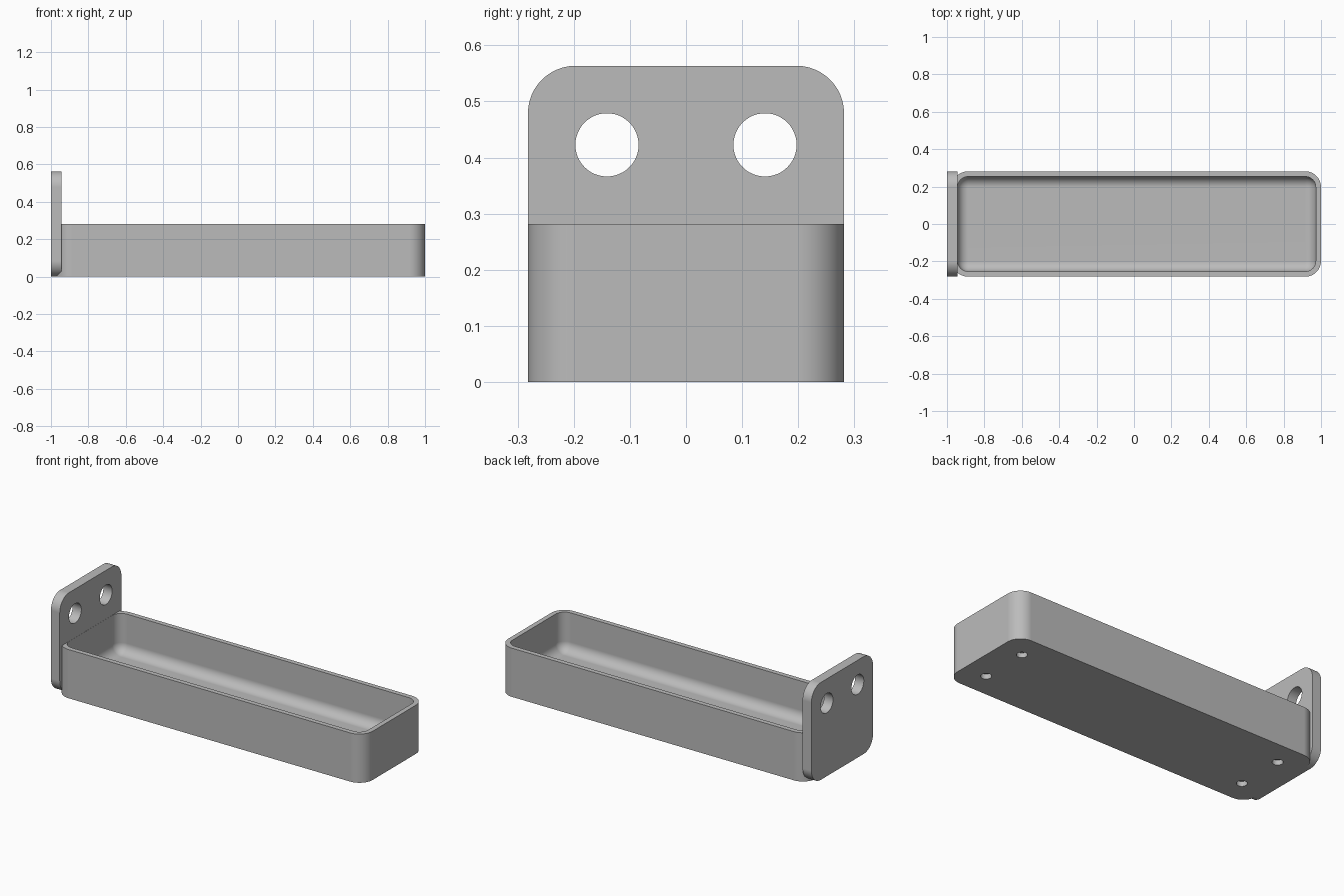
import bpy
import bmesh
from math import radians
from mathutils import Matrix, Vector

default = bpy.data.objects.get("Cube")
if default:
    bpy.data.objects.remove(default, do_unlink=True)

U = 2 / 71  # design unit: the part is 71 units long
SCENE = bpy.context.scene.collection

grey = bpy.data.materials.new("mid grey")
grey.use_nodes = True
COLOUR = (0.5, 0.5, 0.5, 1)
grey.diffuse_color = COLOUR
grey.node_tree.nodes["Principled BSDF"].inputs["Base Color"].default_value = COLOUR


def add_object(name, bm):
    mesh = bpy.data.meshes.new(name)
    bm.to_mesh(mesh)
    bm.free()
    mesh.materials.append(grey)
    obj = bpy.data.objects.new(name, mesh)
    SCENE.objects.link(obj)
    return obj


def rounded_box(name, low, high, radius, axis, round_bottom=False):
    """Box with the edges along one axis rounded, optionally the bottom too."""
    low, high = Vector(low) * U, Vector(high) * U
    bm = bmesh.new()
    bmesh.ops.create_cube(bm, size=1)
    bmesh.ops.scale(bm, vec=high - low, verts=bm.verts)
    bmesh.ops.translate(bm, vec=(low + high) / 2, verts=bm.verts)

    def picked(edge):
        a, b = (v.co for v in edge.verts)
        along = abs((b - a).normalized()[axis]) > 0.9
        bottom = max(a.z, b.z) < low.z + 0.001
        return along or (round_bottom and bottom)

    bmesh.ops.bevel(bm, geom=[e for e in bm.edges if picked(e)], offset=radius * U,
                    segments=12, profile=0.5, affect='EDGES')
    return add_object(name, bm)


def cylinder(name, centre, radius, depth, axis):
    bm = bmesh.new()
    turn = Matrix.Rotation(radians(90), 4, 'Y') if axis == 0 else Matrix()
    bmesh.ops.create_cone(bm, cap_ends=True, segments=48, radius1=radius * U,
                          radius2=radius * U, depth=depth * U,
                          matrix=Matrix.Translation(Vector(centre) * U) @ turn)
    return add_object(name, bm)


# Tray block and upright mounting plate
tray = rounded_box("tray_with_mounting_plate", (-34.5, -10, 0), (35.5, 10, 10), 3, axis=2)
plate = rounded_box("mounting_plate", (-35.5, -10, 0), (-33.5, 10, 20), 3, axis=0)

# Cavity with filleted floor
cutters = [rounded_box("cavity_cutter", (-33.47, -9, 2), (34.5, 9, 24), 2,
                       axis=2, round_bottom=True)]

# Screw holes through the plate and blind holes under the tray
for y in (-5, 5):
    cutters.append(cylinder("screw_hole_cutter", (-34.5, y, 15), 2, 6, axis=0))
    for x in (-29.5, 30.5):
        cutters.append(cylinder("foot_hole_cutter", (x, y, 0), 1, 2, axis=2))

for tool in [plate] + cutters:
    mod = tray.modifiers.new(tool.name, 'BOOLEAN')
    mod.operation = 'UNION' if tool is plate else 'DIFFERENCE'
    mod.solver = 'EXACT'
    mod.object = tool

# Keep the joined result and drop the helper solids
evaluated = tray.evaluated_get(bpy.context.evaluated_depsgraph_get())
joined = bpy.data.meshes.new_from_object(evaluated)
tray.modifiers.clear()
tray.data = joined
for tool in [plate] + cutters:
    bpy.data.objects.remove(tool, do_unlink=True)

# Smooth the rounded corners while the flat walls stay flat
bpy.ops.object.select_all(action='DESELECT')
tray.select_set(True)
bpy.context.view_layer.objects.active = tray
bpy.ops.object.shade_smooth_by_angle(angle=radians(30))
weighted = tray.modifiers.new("flat_wall_normals", 'WEIGHTED_NORMAL')
weighted.keep_sharp = True
